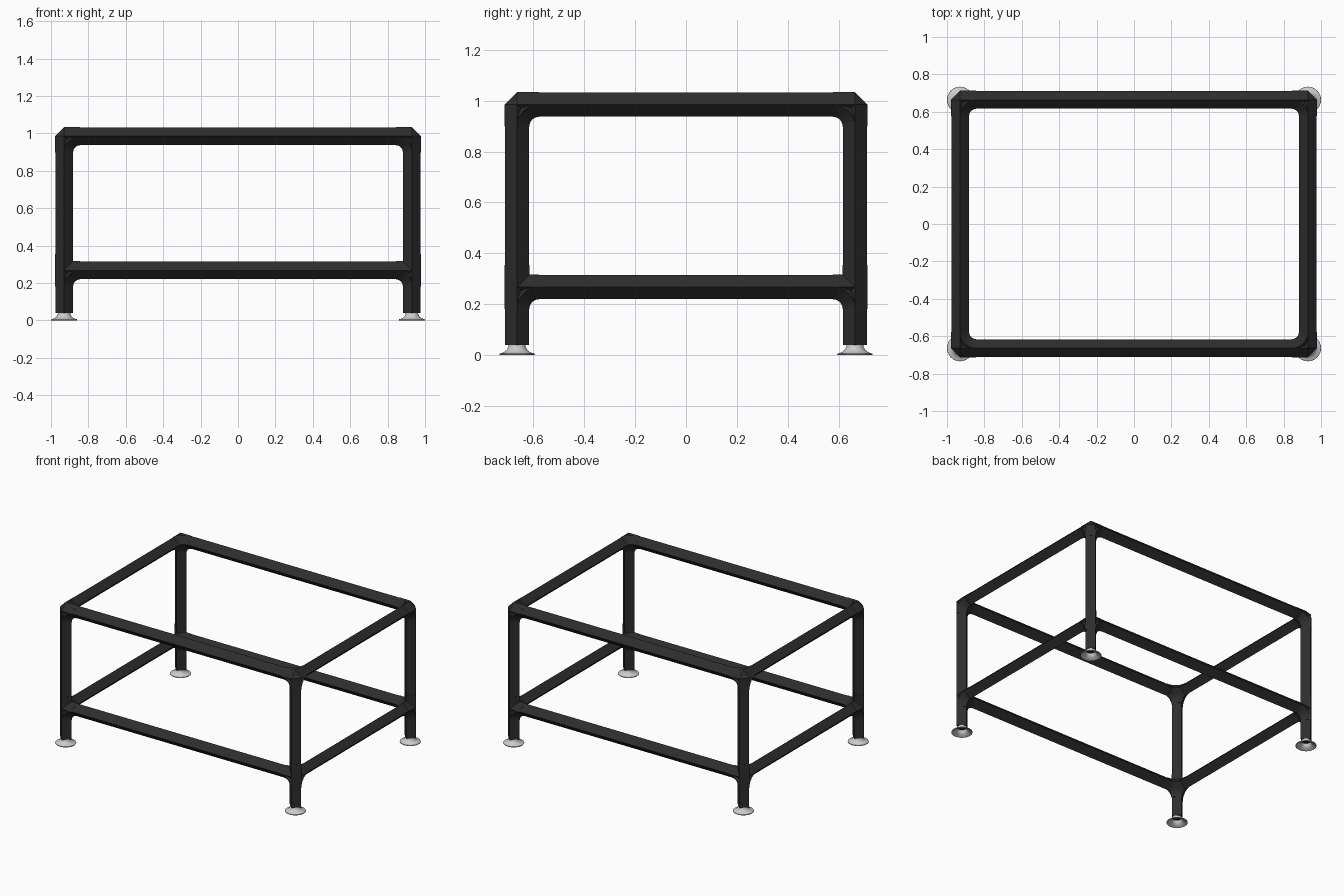
import bpy, bmesh, math
from mathutils import Vector

cube = bpy.data.objects.get("Cube")
if cube:
    bpy.data.objects.remove(cube)

LEG_X, LEG_Y = 0.93, 0.664      # leg centre lines
TOP, LOW = 0.985, 0.268         # rail centre heights
FOOT_H = 0.04
TUBE, SLEEVE = 0.0465, 0.0485   # half diagonals of the square tubes
ARM = 0.086                     # reach of the corner fittings
UP = Vector((0, 0, 1))


def material(name, value, rough):
    mat = bpy.data.materials.new(name)
    mat.use_nodes = True
    color = (value, value, value, 1)
    mat.diffuse_color = color
    bsdf = mat.node_tree.nodes["Principled BSDF"]
    bsdf.inputs["Base Color"].default_value = color
    bsdf.inputs["Roughness"].default_value = rough
    return mat


black = material("matte black", 0.026, 0.6)
grey = material("light grey", 0.6, 0.5)


def finish(bm, name, mat):
    bmesh.ops.recalc_face_normals(bm, faces=bm.faces)
    mesh = bpy.data.meshes.new(name)
    bm.to_mesh(mesh)
    bm.free()
    mesh.materials.append(mat)
    obj = bpy.data.objects.new(name, mesh)
    bpy.context.collection.objects.link(obj)
    return obj


def loft(bm, rings):
    """Skin a list of four-point rings and cap both ends."""
    rows = [[bm.verts.new(p) for p in ring] for ring in rings]
    for a, b in zip(rows, rows[1:]):
        for i in range(4):
            j = (i + 1) % 4
            bm.faces.new((a[i], a[j], b[j], b[i]))
    bm.faces.new(rows[0])
    bm.faces.new(rows[-1])


def ring(centre, u, w, r):
    return [centre + u * r, centre + w * r, centre - u * r, centre - w * r]


def bar(bm, start, end, r):
    """Straight tube turned on edge, running along one axis."""
    d = (end - start).normalized()
    u = Vector((d.y, d.z, d.x))
    w = d.cross(u)
    loft(bm, [ring(start, u, w, r), ring(end, u, w, r)])


def bend(bm, corner, a, b):
    """Quarter-turn tube joining two arms of a fitting."""
    pivot = corner + (a + b) * ARM
    w = a.cross(b)
    steps = 6
    rings = []
    for i in range(steps + 1):
        t = math.pi / 2 * i / steps
        u = -(b * math.cos(t) + a * math.sin(t))
        rings.append(ring(pivot + u * ARM, u, w, SLEEVE))
    loft(bm, rings)


def fitting(name, corner, tee):
    bm = bmesh.new()
    arms = [Vector((-math.copysign(1, corner.x), 0, 0)),
            Vector((0, -math.copysign(1, corner.y), 0)), -UP]
    for i, d in enumerate(arms):
        bar(bm, corner, corner + d * ARM, SLEEVE)
        bend(bm, corner, d, arms[(i + 1) % 3])
    if tee:
        bar(bm, corner, corner + UP * ARM, SLEEVE)
    else:
        # faceted outer corner
        xs, ys = Vector((1, 0, 0)), Vector((0, 1, 0))
        pts = [corner + d * s * SLEEVE for d in (xs, ys, UP) for s in (1, -1)]
        verts = [bm.verts.new(p) for p in pts]
        for x in (0, 1):
            for y in (2, 3):
                for z in (4, 5):
                    bm.faces.new((verts[x], verts[y], verts[z]))
    finish(bm, name, black)


def tube(name, start, end):
    bm = bmesh.new()
    bar(bm, Vector(start), Vector(end), TUBE)
    finish(bm, name, black)


def foot(name, x, y):
    # flared cup, open underneath
    profile = [(0.029, 0.036), (0.033, FOOT_H), (0.034, 0.032), (0.041, 0.02),
               (0.053, 0.011), (0.069, 0.006), (0.07, 0.002), (0.068, 0),
               (0.058, 0.004), (0.042, 0.012), (0.032, 0.024), (0.029, 0.036)]
    n = 32
    bm = bmesh.new()
    rows = []
    for r, z in profile[:-1]:
        rows.append([bm.verts.new((x + r * math.cos(2 * math.pi * i / n),
                                   y + r * math.sin(2 * math.pi * i / n), z))
                     for i in range(n)])
    for a, b in zip(rows, rows[1:] + rows[:1]):
        for i in range(n):
            j = (i + 1) % n
            bm.faces.new((a[i], a[j], b[j], b[i]))
    obj = finish(bm, name, grey)
    bpy.ops.object.select_all(action='DESELECT')
    obj.select_set(True)
    bpy.context.view_layer.objects.active = obj
    bpy.ops.object.shade_smooth_by_angle(angle=math.radians(40))


# legs, feet and corner fittings
for side, sx in (("left", 1), ("right", -1)):
    for end, sy in (("front", -1), ("back", 1)):
        x, y = sx * LEG_X, sy * LEG_Y
        tag = f"{end}_{side}"
        tube(f"{tag}_leg", (x, y, FOOT_H), (x, y, TOP))
        foot(f"{tag}_foot", x, y)
        fitting(f"{tag}_top_elbow", Vector((x, y, TOP)), False)
        fitting(f"{tag}_lower_tee", Vector((x, y, LOW)), True)

# upper and lower rails
for level, z in (("upper", TOP), ("lower", LOW)):
    for end, sy in (("front", -1), ("back", 1)):
        tube(f"{level}_{end}_rail", (-LEG_X, sy * LEG_Y, z), (LEG_X, sy * LEG_Y, z))
    for side, sx in (("left", 1), ("right", -1)):
        tube(f"{level}_{side}_rail", (sx * LEG_X, -LEG_Y, z), (sx * LEG_X, LEG_Y, z))
